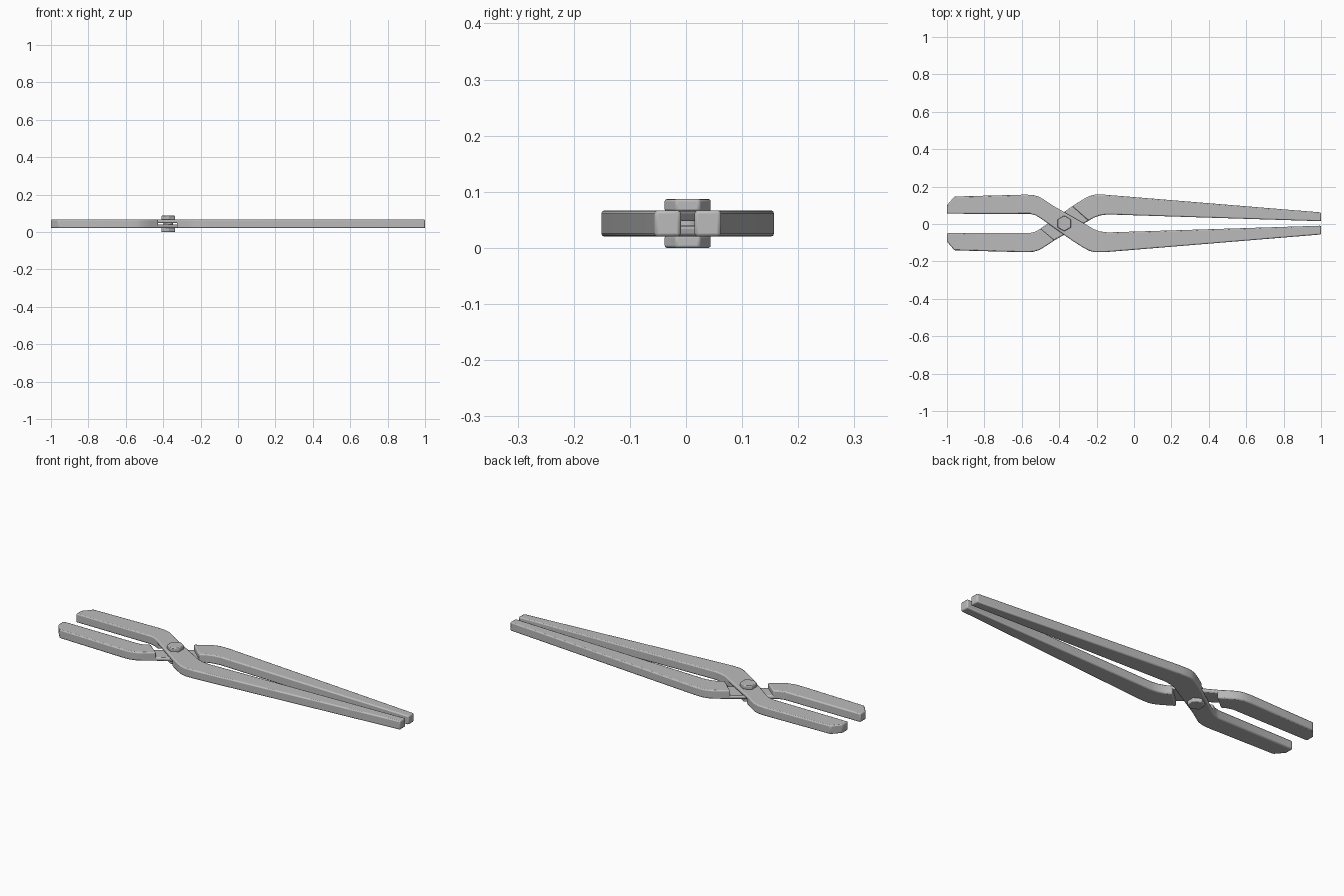
import bpy, bmesh, math
from mathutils import Matrix, Vector

cube = bpy.data.objects.get("Cube")
if cube:
    bpy.data.objects.remove(cube, do_unlink=True)

PIVOT = Vector((-0.373, 0.003, 0.0435))
HALF_THICK = 0.0235    # half the thickness of a bar
HALF_GAP = 0.004       # half the clearance between the lapped plates

steel = bpy.data.materials.new("grey_steel")
steel.use_nodes = True
steel.diffuse_color = (0.5, 0.5, 0.5, 1)
steel.node_tree.nodes["Principled BSDF"].inputs["Base Color"].default_value = (0.5, 0.5, 0.5, 1)


def finish(name, bm, bevel):
    """Turn a bmesh into a softly bevelled, smooth shaded object."""
    bmesh.ops.recalc_face_normals(bm, faces=bm.faces)
    mesh = bpy.data.meshes.new(name)
    bm.to_mesh(mesh)
    bm.free()
    mesh.materials.append(steel)
    obj = bpy.data.objects.new(name, mesh)
    bpy.context.collection.objects.link(obj)
    mod = obj.modifiers.new("soft_edges", 'BEVEL')
    mod.width = bevel
    mod.segments = 2
    mod.limit_method = 'ANGLE'
    mod.angle_limit = math.radians(40)
    bpy.ops.object.select_all(action='DESELECT')
    obj.select_set(True)
    bpy.context.view_layer.objects.active = obj
    bpy.ops.object.shade_smooth_by_angle(angle=math.radians(40))
    return obj


def extrude_down(bm, faces, depth):
    """Extrude faces straight down and return the new lower faces."""
    new = bmesh.ops.extrude_face_region(bm, geom=faces)["geom"]
    verts = [g for g in new if isinstance(g, bmesh.types.BMVert)]
    bmesh.ops.translate(bm, verts=verts, vec=(0, 0, -depth))
    return [g for g in new if isinstance(g, bmesh.types.BMFace)]


# Bar outline: jaw on the left, crossing the pivot, handle on the right
OUTER = [(-1, 0.1), (-0.96, 0.147), (-0.58, 0.157), (-0.54, 0.155),
         (-0.505, 0.145), (-0.47, 0.123), (-0.425, 0.093), (-0.243, -0.011),
         (-0.215, -0.028), (-0.18, -0.04), (-0.14, -0.045), (1, -0.009)]
INNER = [(1, -0.056), (-0.16, -0.151), (-0.21, -0.151), (-0.24, -0.143),
         (-0.27, -0.127), (-0.33, -0.089), (-0.5, 0.031), (-0.525, 0.046),
         (-0.555, 0.054), (-1, 0.055)]

# Lines on which the underside steps up to the thin lap plate
SHOULDERS = [((-0.5, 0.031), (-0.425, 0.093)), ((-0.33, -0.089), (-0.243, -0.011))]


def tong_half(name, flipped):
    bm = bmesh.new()
    top = PIVOT.z + HALF_THICK
    bm.faces.new([bm.verts.new((x, y, top)) for x, y in OUTER + INNER])
    for a, b in SHOULDERS:
        normal = (b[1] - a[1], a[0] - b[0], 0)
        bmesh.ops.bisect_plane(bm, geom=bm.verts[:] + bm.edges[:] + bm.faces[:],
                               plane_co=(*a, top), plane_no=normal, dist=0.0005)
    plate = HALF_THICK - HALF_GAP
    lower = extrude_down(bm, bm.faces[:], plate)
    # Jaw and handle keep the full thickness, the crossing stays thin
    thick = [f for f in lower
             if abs(f.calc_center_median().x - PIVOT.x) > 0.08]
    extrude_down(bm, thick, 2 * HALF_THICK - plate)
    if flipped:
        spin = Matrix.Rotation(math.pi, 4, 'X')
        bmesh.ops.transform(bm, verts=bm.verts, space=Matrix.Translation(-PIVOT),
                            matrix=spin)
    finish(name, bm, 0.006)


tong_half("upper_tong_half", False)
tong_half("lower_tong_half", True)


def rivet_part(name, sides, radius, bottom, top, bevel):
    bm = bmesh.new()
    place = Matrix.Translation((PIVOT.x, PIVOT.y, (bottom + top) / 2))
    bmesh.ops.create_cone(bm, cap_ends=True, segments=sides, radius1=radius,
                          radius2=radius, depth=top - bottom, matrix=place)
    finish(name, bm, bevel)


# Hexagonal rivet heads joined by a round shaft
TOTAL = 2 * PIVOT.z
rivet_part("rivet_head_top", 6, 0.042, PIVOT.z + HALF_THICK - 0.002, TOTAL, 0.004)
rivet_part("rivet_head_bottom", 6, 0.042, 0, PIVOT.z - HALF_THICK + 0.002, 0.004)
rivet_part("rivet_shaft", 20, 0.025, 0.01, TOTAL - 0.01, 0.001)
